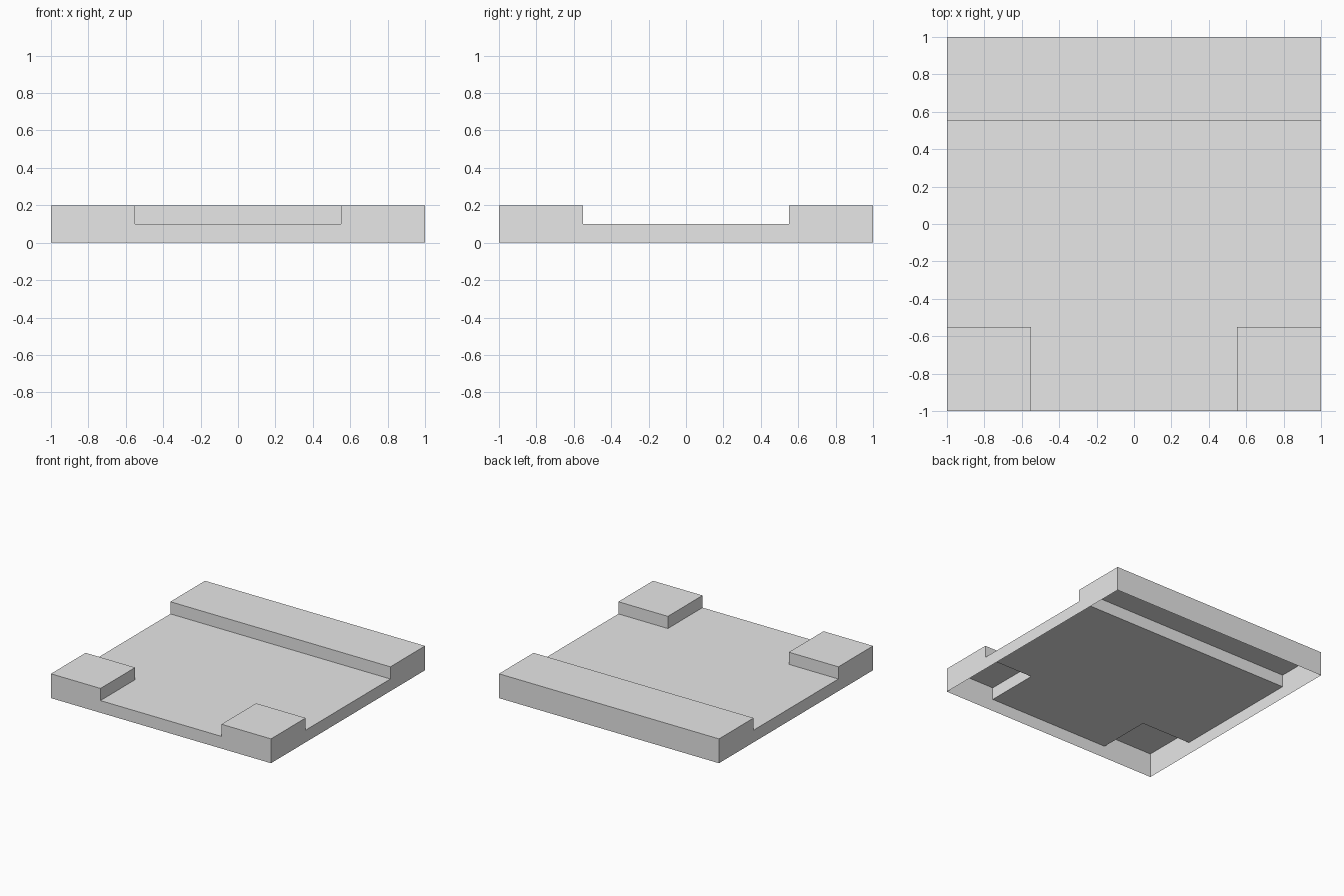
import bpy
import bmesh

cube = bpy.data.objects.get("Cube")
if cube:
    bpy.data.objects.remove(cube, do_unlink=True)

# Plain grey material
grey = bpy.data.materials.new("light_grey")
grey.use_nodes = True
colour = (0.8, 0.8, 0.8, 1)
grey.diffuse_color = colour
grey.node_tree.nodes["Principled BSDF"].inputs["Base Color"].default_value = colour

# Plan: a 3 x 3 layout, each cell one or two steps high, front row first
CUTS = [-1, -0.55, 0.55, 1]
STEP = 0.1
ROWS = [[2, 1, 2],
        [1, 1, 1],
        [2, 2, 2]]
SIDES = [(0, -1), (1, 0), (0, 1), (-1, 0)]


def level(col, row):
    return ROWS[row][col] if 0 <= col < 3 and 0 <= row < 3 else 0


bm = bmesh.new()


def quad(points):
    bm.faces.new([bm.verts.new(p) for p in points])


# Hollow shell, open below: a top per cell and a wall wherever the level drops
for row in range(3):
    for col in range(3):
        x0, x1 = CUTS[col:col + 2]
        y0, y1 = CUTS[row:row + 2]
        corners = [(x0, y0), (x1, y0), (x1, y1), (x0, y1)]
        top = level(col, row)
        quad([(x, y, top * STEP) for x, y in corners])
        for i, (dx, dy) in enumerate(SIDES):
            a, b = corners[i], corners[(i + 1) % 4]
            for n in range(level(col + dx, row + dy), top):
                lo, hi = n * STEP, (n + 1) * STEP
                quad([(*a, lo), (*b, lo), (*b, hi), (*a, hi)])

# Weld the panels and merge the flat areas
bmesh.ops.remove_doubles(bm, verts=bm.verts[:], dist=0.001)
bmesh.ops.dissolve_limit(bm, angle_limit=0.02, verts=bm.verts[:], edges=bm.edges[:])

mesh = bpy.data.meshes.new("stepped_tile")
bm.to_mesh(mesh)
bm.free()
mesh.materials.append(grey)
tile = bpy.data.objects.new("stepped_tile", mesh)
bpy.context.collection.objects.link(tile)
